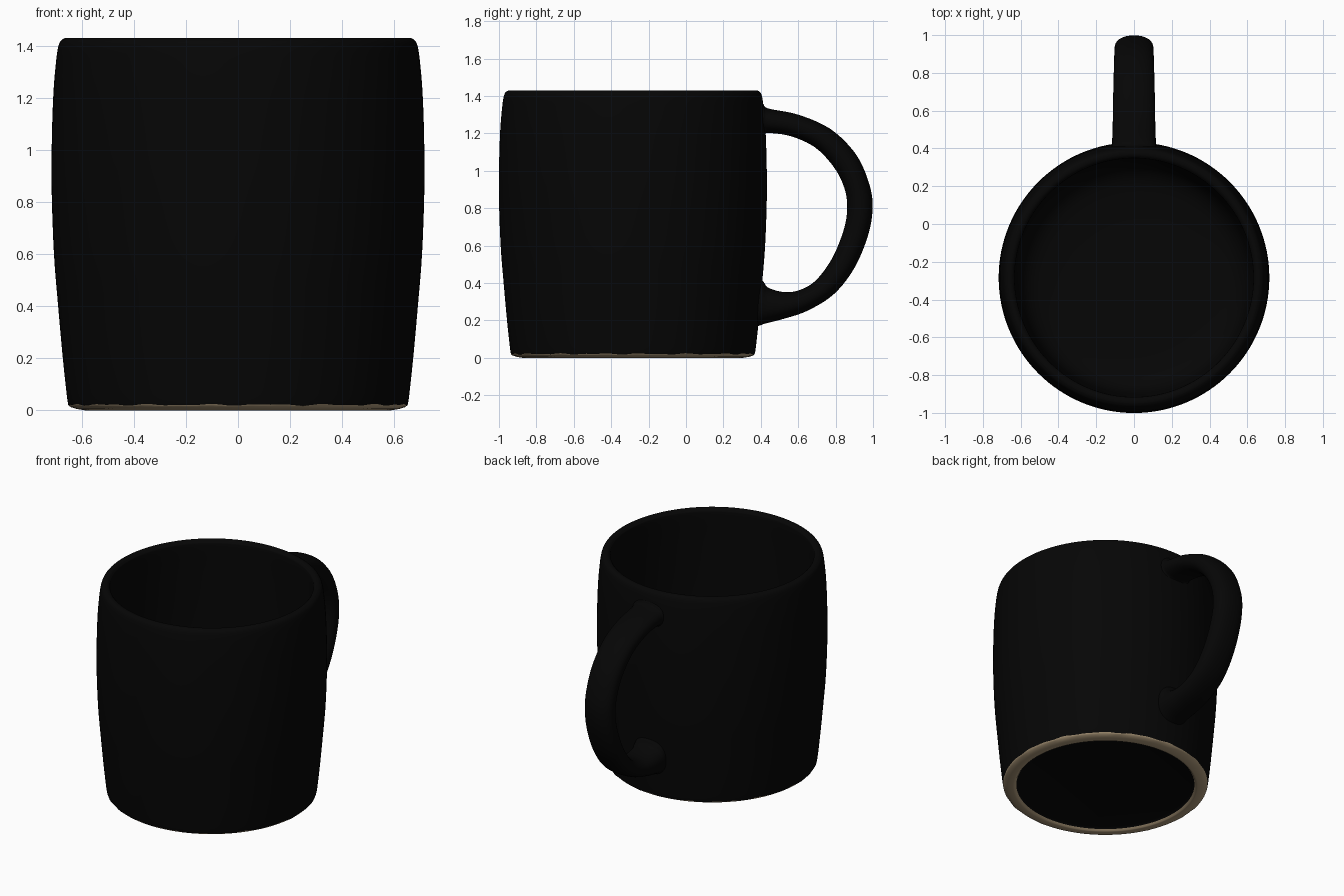
import bpy, bmesh, math

if "Cube" in bpy.data.objects:
    bpy.data.objects.remove(bpy.data.objects["Cube"])

CY = -0.284   # centre of the cup body in y
SEG = 128


def material(name, rgb):
    m = bpy.data.materials.new(name)
    m.diffuse_color = (*rgb, 1)
    m.use_nodes = True
    m.node_tree.nodes["Principled BSDF"].inputs["Base Color"].default_value = m.diffuse_color
    return m


black = material("black glaze", (0.0017, 0.0017, 0.0017))
clay = material("bare clay", (0.39, 0.295, 0.18))


def smooth(rows, steps):
    """Catmull-Rom curve through rows of numbers."""
    out = []
    for i in range(len(rows) - 1):
        a, b = rows[max(i - 1, 0)], rows[i]
        c, d = rows[i + 1], rows[min(i + 2, len(rows) - 1)]
        for k in range(steps):
            t = k / steps
            out.append([0.5 * (2 * q + (r - p) * t + (2 * p - 5 * q + 4 * r - s) * t * t
                               + (3 * q - p - 3 * r + s) * t ** 3)
                        for p, q, r, s in zip(a, b, c, d)])
    out.append(list(rows[-1]))
    return out


def loft(name, rings, mats, rule=None):
    """Skin a list of point rings, capping both ends."""
    bm = bmesh.new()
    loops = [[bm.verts.new(p) for p in ring] for ring in rings]
    n = len(loops[0])
    for i in range(len(loops) - 1):
        for j in range(n):
            k = (j + 1) % n
            f = bm.faces.new((loops[i][j], loops[i][k], loops[i + 1][k], loops[i + 1][j]))
            f.material_index = rule(i) if rule else 0
    bm.faces.new(loops[0])
    bm.faces.new(loops[-1])
    bmesh.ops.recalc_face_normals(bm, faces=bm.faces)
    me = bpy.data.meshes.new(name)
    bm.to_mesh(me)
    bm.free()
    for m in mats:
        me.materials.append(m)
    ob = bpy.data.objects.new(name, me)
    bpy.context.collection.objects.link(ob)
    bpy.ops.object.select_all(action='DESELECT')
    bpy.context.view_layer.objects.active = ob
    ob.select_set(True)
    bpy.ops.object.shade_smooth_by_angle(angle=math.radians(50))
    return ob


# Cup body: recessed base, clay foot ring, bulged wall, rounded rim, hollow inside
base = [(0.02, 0.02), (0.55, 0.02), (0.568, 0.012)]
foot = [(0.575, 0.002), (0.59, 0.0), (0.62, 0.005), (0.642, 0.012)]
wall = smooth([(0.652, 0.021), (0.658, 0.06), (0.673, 0.2), (0.691, 0.4), (0.707, 0.6),
               (0.716, 0.85), (0.715, 1.05), (0.709, 1.22), (0.700, 1.33), (0.692, 1.39),
               (0.682, 1.418), (0.665, 1.43)], 4)
inside = smooth([(0.65, 1.429), (0.638, 1.42), (0.632, 1.39), (0.637, 1.2), (0.64, 0.9),
                 (0.632, 0.6), (0.617, 0.32), (0.595, 0.2), (0.54, 0.135), (0.45, 0.107),
                 (0.3, 0.095), (0.02, 0.09)], 4)
profile = base + foot + wall + inside
clay_from, clay_to = len(base) - 1, len(base) + len(foot) - 1


def wobble(i, a):
    """Uneven glaze line above the foot."""
    return 0.002 * (math.sin(17 * a) + math.sin(29 * a + 1)) if i == clay_to + 1 else 0


rings = []
for i, (r, z) in enumerate(profile):
    angles = [2 * math.pi * j / SEG for j in range(SEG)]
    rings.append([(r * math.cos(a), CY + r * math.sin(a), z + wobble(i, a)) for a in angles])
loft("cup_body", rings, [black, clay], lambda i: 1 if clay_from <= i <= clay_to else 0)

# Handle: (outer y, outer z, inner y, inner z, half width), flared into the wall
spine = [(0.375, 1.385, 0.375, 1.16, 0.122),
         (0.412, 1.358, 0.418, 1.188, 0.118),
         (0.44, 1.333, 0.44, 1.202, 0.114),
         (0.60, 1.30, 0.56, 1.185, 0.112),
         (0.77, 1.225, 0.69, 1.125, 0.109),
         (0.90, 1.10, 0.79, 1.02, 0.106),
         (0.97, 0.96, 0.846, 0.91, 0.104),
         (0.998, 0.82, 0.862, 0.80, 0.103),
         (0.975, 0.66, 0.842, 0.68, 0.104),
         (0.90, 0.48, 0.78, 0.53, 0.106),
         (0.79, 0.34, 0.69, 0.41, 0.109),
         (0.65, 0.252, 0.60, 0.36, 0.111),
         (0.52, 0.208, 0.52, 0.352, 0.113),
         (0.43, 0.185, 0.44, 0.375, 0.116),
         (0.395, 0.173, 0.412, 0.41, 0.119),
         (0.36, 0.16, 0.375, 0.44, 0.122)]


def squircle(v):
    return math.copysign(abs(v) ** 0.88, v)


rings = []
for yo, zo, yi, zi, w in smooth(spine, 5):
    ring = []
    for j in range(32):
        a = 2 * math.pi * j / 32
        c, s = squircle(math.cos(a)), squircle(math.sin(a))
        ring.append((w * s, (yo + yi) / 2 + c * (yo - yi) / 2, (zo + zi) / 2 + c * (zo - zi) / 2))
    rings.append(ring)
loft("handle", rings, [black])
